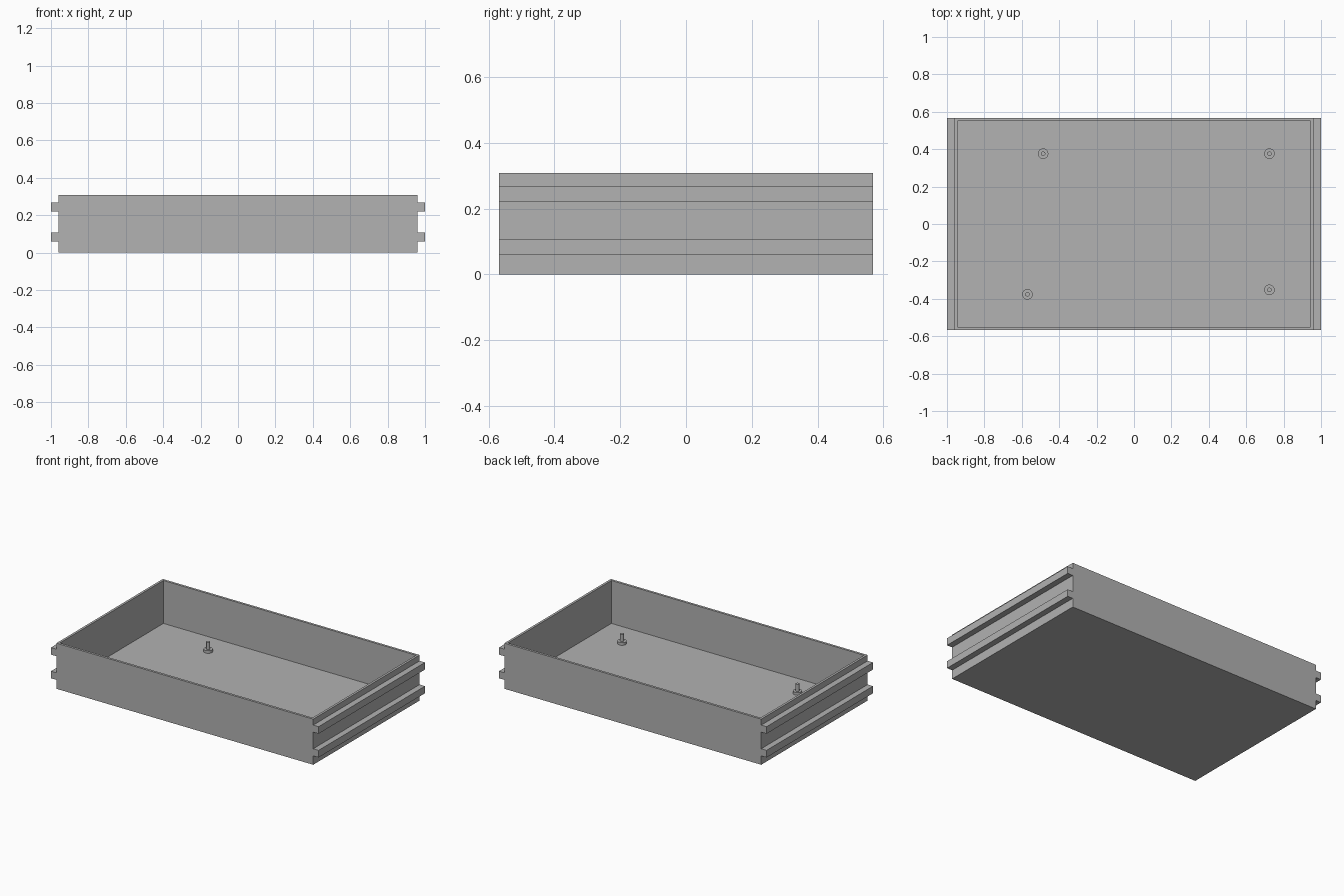
import bpy, bmesh, math
from mathutils import Vector, Matrix

cube = bpy.data.objects.get("Cube")
if cube:
    bpy.data.objects.remove(cube, do_unlink=True)

HALF_X, RAIL_X, HALF_Y = 0.96, 1.0, 0.568
HEIGHT, WALL, FLOOR = 0.308, 0.016, 0.018
RAILS = [(0.06, 0.108), (0.22, 0.268)]
PEGS = [(-0.486, 0.376), (0.724, 0.376), (-0.57, -0.376), (0.724, -0.352)]

grey = bpy.data.materials.new("plain grey")
grey.use_nodes = True
colour = (0.445, 0.445, 0.445, 1)
grey.diffuse_color = colour
bsdf = next(n for n in grey.node_tree.nodes if n.type == "BSDF_PRINCIPLED")
bsdf.inputs["Base Color"].default_value = colour


def add_object(name, bm):
    bmesh.ops.recalc_face_normals(bm, faces=bm.faces)
    mesh = bpy.data.meshes.new(name)
    bm.to_mesh(mesh)
    bm.free()
    mesh.materials.append(grey)
    obj = bpy.data.objects.new(name, mesh)
    bpy.context.collection.objects.link(obj)
    return obj


# Tray: one section with two slide rails on each side, extruded front to back
side = [(HALF_X, 0)]
for low, high in RAILS:
    side += [(HALF_X, low), (RAIL_X, low), (RAIL_X, high), (HALF_X, high)]
side.append((HALF_X, HEIGHT))
outline = side + [(-x, z) for x, z in reversed(side)]

bm = bmesh.new()
section = bm.faces.new([bm.verts.new((x, -HALF_Y, z)) for x, z in outline])
ext = bmesh.ops.extrude_face_region(bm, geom=[section], use_keep_orig=True)
bmesh.ops.translate(bm, vec=(0, 2 * HALF_Y, 0),
                    verts=[g for g in ext["geom"] if isinstance(g, bmesh.types.BMVert)])
bmesh.ops.recalc_face_normals(bm, faces=bm.faces)

# Cavity: inset the top face to leave the rim, then sink it to the floor
top = max(bm.faces, key=lambda f: f.calc_center_median().z)
bmesh.ops.inset_region(bm, faces=[top], thickness=WALL, use_even_offset=True)
sunk = bmesh.ops.extrude_face_region(bm, geom=[top])
bmesh.ops.translate(bm, vec=(0, 0, FLOOR - HEIGHT),
                    verts=[g for g in sunk["geom"] if isinstance(g, bmesh.types.BMVert)])
if top.is_valid:
    bmesh.ops.delete(bm, geom=[top], context="FACES_ONLY")
add_object("tray", bm)

# Mounting pegs: a stepped profile turned around the vertical axis
peg_profile = [(0, 0), (0.028, 0), (0.028, 0.018), (0.012, 0.018), (0.012, 0.066), (0, 0.066)]
for number, (x, y) in enumerate(PEGS, 1):
    bm = bmesh.new()
    verts = [bm.verts.new((r, 0, z)) for r, z in peg_profile]
    edges = [bm.edges.new(pair) for pair in zip(verts, verts[1:])]
    bmesh.ops.spin(bm, geom=verts + edges, cent=(0, 0, 0), axis=(0, 0, 1),
                   angle=math.tau, steps=32, use_duplicate=False)
    bmesh.ops.remove_doubles(bm, verts=bm.verts, dist=0.0001)
    peg = add_object(f"mounting_peg_{number}", bm)
    peg.location = (x, y, FLOOR)
    bpy.ops.object.select_all(action="DESELECT")
    peg.select_set(True)
    bpy.context.view_layer.objects.active = peg
    bpy.ops.object.shade_smooth_by_angle(angle=math.radians(30))
